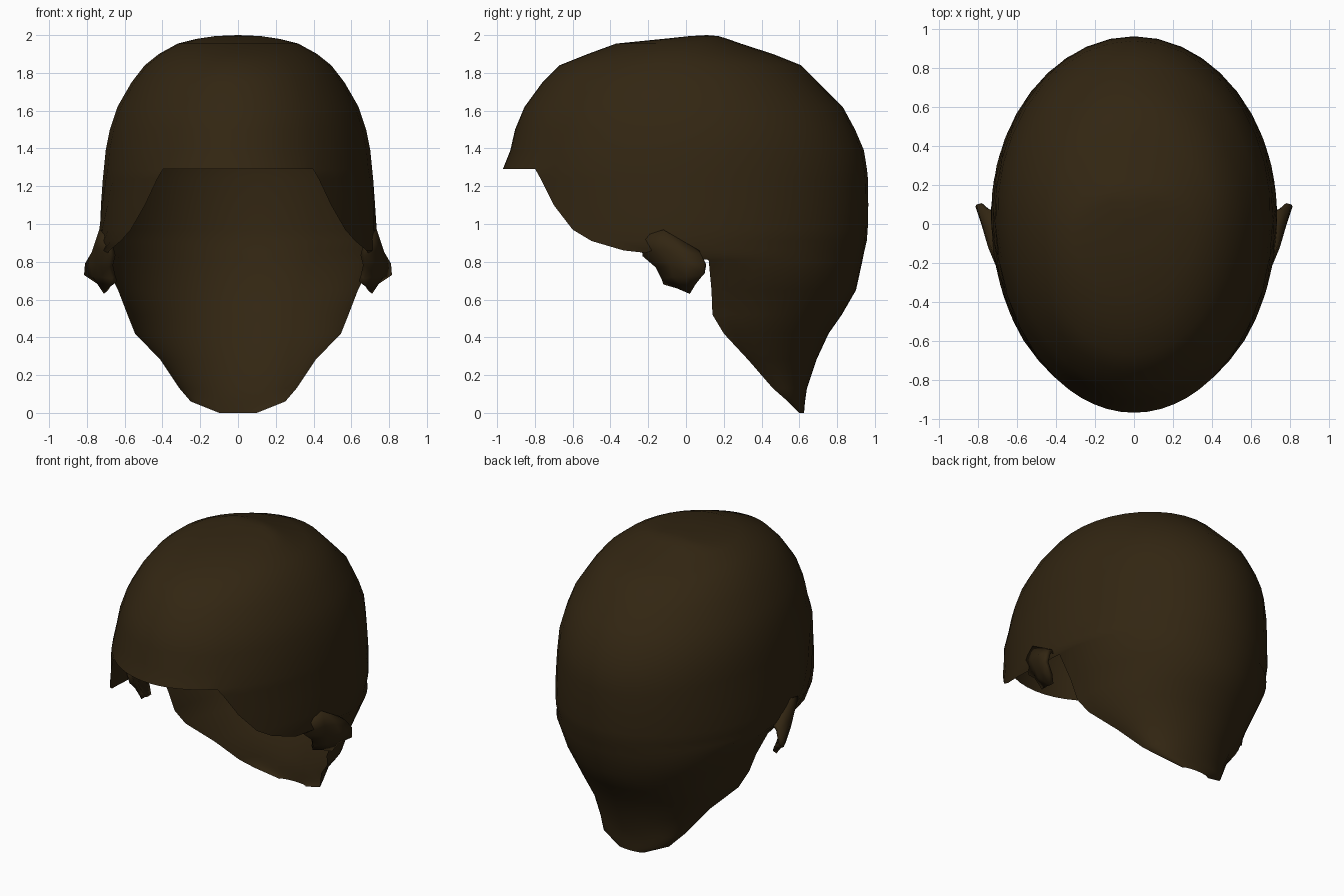
import bpy, bmesh, math

hair = bpy.data.materials.new("dark brown hair")
hair.diffuse_color = (0.032, 0.019, 0.006, 1)


def finish(bm, name):
    me = bpy.data.meshes.new(name)
    bm.to_mesh(me)
    bm.free()
    ob = bpy.data.objects.new(name, me)
    bpy.context.collection.objects.link(ob)
    me.materials.append(hair)
    for p in me.polygons:
        p.use_smooth = True
    return ob


# Horizontal sections: height, front y, back y, half width, y of the hem
FULL = -9
SECTIONS = [
    (1.995, 0.02, 0.17, 0.12, FULL), (1.98, -0.12, 0.22, 0.22, FULL),
    (1.955, -0.37, 0.29, 0.32, FULL), (1.90, -0.52, 0.46, 0.42, FULL),
    (1.84, -0.67, 0.61, 0.495, FULL), (1.75, -0.76, 0.70, 0.565, FULL),
    (1.62, -0.855, 0.83, 0.64, FULL), (1.50, -0.905, 0.895, 0.68, FULL),
    (1.39, -0.93, 0.942, 0.702, FULL), (1.29, -0.97, 0.958, 0.712, FULL),
    (1.24, -0.97, 0.963, 0.716, -0.77), (1.10, -0.97, 0.965, 0.726, -0.70),
    (0.97, -0.97, 0.962, 0.735, -0.60), (0.91, -0.97, 0.957, 0.735, -0.50),
    (0.86, -0.97, 0.945, 0.73, -0.33), (0.81, -0.97, 0.935, 0.715, 0.12),
    (0.65, -0.97, 0.90, 0.635, 0.135), (0.52, -0.97, 0.825, 0.585, 0.14),
    (0.42, -0.97, 0.755, 0.545, 0.20), (0.28, -0.97, 0.69, 0.41, 0.33),
    (0.13, -0.97, 0.64, 0.31, 0.46), (0.06, -0.97, 0.63, 0.25, 0.54),
    (0.0, -0.97, 0.625, 0.10, 0.60),
]
BROW = 2.55          # angle from the back where the brow hem turns down
CORE, FRONT = 14, 6  # columns per side: sides and back, then the brow

# Hair cap: rows of points swept from the back round to the hem
bm = bmesh.new()
rows = []
for z, yf, yb, w, hem in SECTIONS:
    yc = max((yf + yb) / 2 + (0.05 if z < 1.9 else 0.02), hem)
    lim = BROW
    if hem != FULL:
        lim = min(BROW, math.acos(max(-1, min(1, (hem - yc) / (yc - yf)))))
    half = [lim * j / CORE for j in range(CORE + 1)]
    if hem == FULL:
        half += [BROW + (math.pi - BROW) * j / FRONT for j in range(1, FRONT + 1)]
    row = []
    for a in [-h for h in reversed(half[1:])] + half:
        c = math.cos(a)
        row.append(bm.verts.new((w * math.sin(a), yc + c * ((yb - yc) if c > 0 else (yc - yf)), z)))
    rows.append(row)
for up, low in zip(rows, rows[1:]):
    if len(up) > len(low):
        up = up[FRONT:-FRONT]
    for j in range(len(up) - 1):
        bm.faces.new((up[j], up[j + 1], low[j + 1], low[j]))
crown = bm.verts.new((0, 0.11, 2.0))
for a, b in zip(rows[0], rows[0][1:]):
    bm.faces.new((crown, b, a))
bmesh.ops.remove_doubles(bm, verts=bm.verts, dist=0.0005)
finish(bm, "hair_cap")

# Ragged tufts flaring out around the ears
TUFT = [
    [(0.70, -0.24, 0.93), (0.735, -0.12, 0.97), (0.738, 0.0, 0.90), (0.735, 0.07, 0.86)],
    [(0.675, -0.23, 0.83), (0.75, -0.12, 0.87), (0.775, -0.02, 0.85), (0.775, 0.08, 0.84)],
    [(0.685, -0.16, 0.77), (0.75, -0.08, 0.78), (0.785, 0.0, 0.79), (0.81, 0.10, 0.79)],
    [(0.67, -0.13, 0.71), (0.73, -0.07, 0.72), (0.77, 0.0, 0.72), (0.815, 0.09, 0.73)],
    [(0.66, -0.12, 0.68), (0.69, -0.05, 0.66), (0.71, 0.02, 0.63), (0.74, 0.05, 0.68)],
]
bm = bmesh.new()
grid = [[bm.verts.new(p) for p in r] for r in TUFT]
for up, low in zip(grid, grid[1:]):
    for j in range(3):
        bm.faces.new((up[j], low[j], low[j + 1], up[j + 1]))
tuft = finish(bm, "ear_tufts")
thick = tuft.modifiers.new("thickness", "SOLIDIFY")
thick.thickness = 0.03
thick.offset = -1
tuft.modifiers.new("both sides", "MIRROR")
